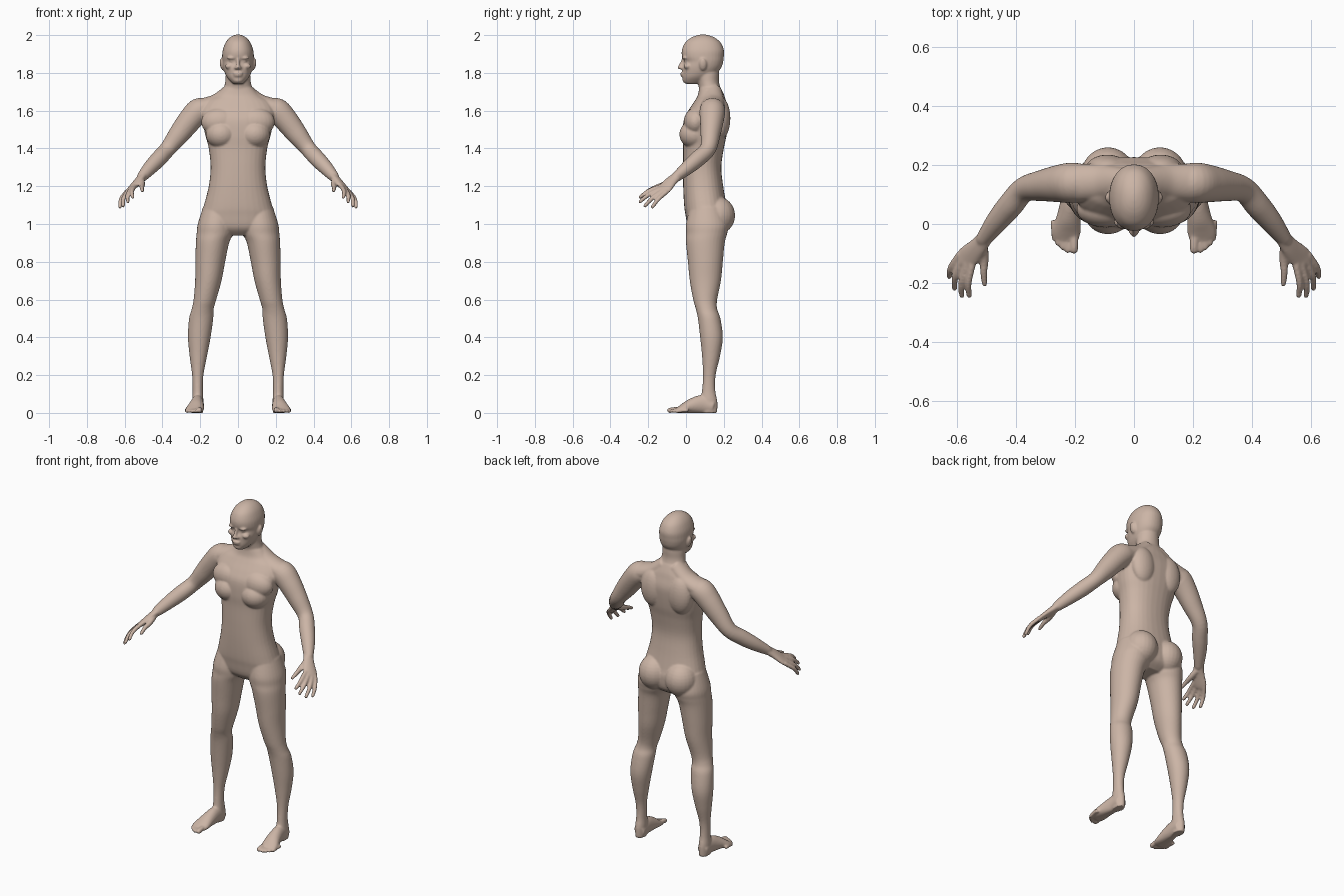
import bpy, bmesh, math
from mathutils import Vector, Matrix

bm = bmesh.new()
SEG = 32


def spline(rows, steps=5):
    """Catmull-Rom interpolation through rows of numbers."""
    out = []
    for i in range(len(rows) - 1):
        a, b, c, d = (rows[max(0, min(len(rows) - 1, i + k))] for k in (-1, 0, 1, 2))
        for s in range(steps):
            t = s / steps
            out.append([0.5 * (2 * q + (r - p) * t + (2 * p - 5 * q + 4 * r - s4) * t * t
                               + (3 * q - p - 3 * r + s4) * t ** 3)
                        for p, q, r, s4 in zip(a, b, c, d)])
    return out + [list(rows[-1])]


def skin(rings, power=2.0):
    """Closed loft through (centre, u, v) superelliptic sections."""
    loops = []
    for c, u, v in rings:
        loop = []
        for k in range(SEG):
            a = 2 * math.pi * k / SEG
            x, y = math.cos(a), math.sin(a)
            x = math.copysign(abs(x) ** (2 / power), x)
            y = math.copysign(abs(y) ** (2 / power), y)
            p = c + u * x + v * y
            p.z = max(p.z, 0.0)
            loop.append(bm.verts.new(p))
        loops.append(loop)
    for a, b in zip(loops, loops[1:]):
        for k in range(SEG):
            bm.faces.new((a[k], a[k - 1], b[k - 1], b[k]))
    bm.faces.new(loops[0])
    bm.faces.new(loops[-1][::-1])


def stack(rows, sx=1, power=2.0):
    """Horizontal sections: z, centre x, half width, front y, back y."""
    skin([(Vector((x * sx, (f + b) / 2, z)), Vector((w, 0, 0)), Vector((0, (b - f) / 2, 0)))
          for z, x, w, f, b in spline(rows)], power)


def ball(c, r, sx=1, rot=0):
    m = (Matrix.Translation((c[0] * sx, c[1], c[2])) @ Matrix.Rotation(rot * sx, 4, 'Y')
         @ Matrix.Diagonal((*r, 1)))
    bmesh.ops.create_uvsphere(bm, u_segments=24, v_segments=16, radius=1, matrix=m)


def tube(rows, sx=1, side=(0, 1, 0)):
    """Limb along x, y, z with half sizes a (along side) and b; rounded ends."""
    pts = spline(rows)
    rings = []
    side = Vector((side[0] * sx, side[1], side[2]))
    P = [Vector((p[0] * sx, p[1], p[2])) for p in pts]
    for i, p in enumerate(pts):
        t = (P[min(i + 1, len(P) - 1)] - P[max(i - 1, 0)]).normalized()
        u = (side - t * side.dot(t)).normalized()
        v = t.cross(u)
        rings.append((P[i], u * p[3], v * p[4]))
    c, u, v = rings[-1]
    for k in (0.5, 0.8, 0.97):
        s = math.sqrt(1 - k * k)
        rings.append((c + t * min(u.length, v.length) * k, u * s, v * s))
    skin(rings)


# Torso
stack([(.94, 0, .10, .05, .17), (.98, 0, .18, .012, .215), (1.05, 0, .193, -.003, .225),
       (1.1, 0, .18, -.01, .215), (1.2, 0, .155, -.015, .197), (1.3, 0, .145, -.016, .187),
       (1.4, 0, .155, -.015, .2), (1.47, 0, .173, -.018, .215), (1.55, 0, .19, -.012, .225),
       (1.6, 0, .2, .012, .225), (1.65, 0, .17, .045, .212), (1.68, 0, .12, .062, .203),
       (1.72, 0, .08, .07, .185)], power=2.3)

# Neck and head
stack([(1.64, 0, .11, .06, .21), (1.7, 0, .082, .07, .19), (1.75, 0, .068, .062, .175),
       (1.8, 0, .064, .05, .175), (1.85, 0, .05, .06, .17)])
stack([(1.742, 0, .026, .0, .07), (1.752, 0, .037, -.014, .1), (1.775, 0, .057, -.019, .13),
       (1.8, 0, .07, -.019, .165), (1.83, 0, .079, -.018, .188), (1.86, 0, .083, -.01, .197),
       (1.885, 0, .084, -.021, .2), (1.92, 0, .081, -.022, .201), (1.96, 0, .066, -.005, .184),
       (1.985, 0, .046, .025, .155), (1.998, 0, .025, .055, .125), (2.003, 0, .006, .08, .1)],
      power=2.15)

# Nose, lips, chin
tube([(0, -.012, 1.875, .008, .01), (0, -.022, 1.85, .008, .01), (0, -.034, 1.829, .012, .011)],
     side=(1, 0, 0))
ball((0, -.018, 1.797), (.026, .013, .006))
ball((0, -.016, 1.785), (.023, .013, .006))
ball((0, -.003, 1.762), (.026, .016, .014))

finger_tips = [((.552, -.150, 1.192), (.558, -.243, 1.142)), ((.573, -.145, 1.178), (.583, -.243, 1.118)),
               ((.590, -.130, 1.166), (.608, -.217, 1.096)), ((.602, -.110, 1.158), (.625, -.178, 1.090))]
toe_tips = [(.203, -.087, .013), (.225, -.09, .009), (.242, -.08, .009),
            (.258, -.065, .009), (.271, -.047, .008)]

for sx in (1, -1):
    # Ears, brows, eyes, cheeks, nostrils
    ball((.084, .09, 1.845), (.012, .02, .033), sx, .2)
    ball((.033, -.006, 1.879), (.026, .014, .007), sx)
    ball((.032, .004, 1.862), (.015, .013, .010), sx)
    ball((.045, .008, 1.835), (.024, .02, .016), sx)
    ball((.011, -.022, 1.826), (.009, .012, .008), sx)
    # Chest, shoulder blades, trapezius, buttocks
    ball((.088, .045, 1.475), (.083, .08, .075), sx)
    ball((.095, .05, 1.54), (.1, .062, .075), sx)
    ball((.09, .185, 1.56), (.075, .05, .11), sx)
    tube([(.03, .14, 1.705, .05, .045), (.11, .142, 1.645, .06, .045),
          (.19, .14, 1.615, .065, .05)], sx)
    ball((.088, .165, 1.045), (.092, .095, .1), sx)
    # Leg
    stack([(1.09, .105, .08, .02, .2), (1.0, .117, .096, .0, .225), (.95, .122, .097, .0, .218),
           (.9, .135, .088, .0, .205), (.8, .147, .079, .01, .195), (.7, .157, .070, .02, .185),
           (.6, .175, .060, .038, .165), (.55, .187, .058, .052, .165), (.5, .195, .064, .063, .182),
           (.4, .205, .060, .075, .195), (.3, .21, .046, .085, .18), (.2, .213, .030, .09, .157),
           (.12, .213, .027, .085, .155), (.06, .213, .030, .075, .166), (.0, .213, .027, .08, .165)],
          sx)
    # Foot and toes
    tube([(.213, .145, .033, .033, .036), (.214, .09, .045, .033, .05), (.22, .03, .036, .04, .04),
          (.228, -.02, .021, .048, .024), (.232, -.045, .014, .046, .015)], sx, (1, 0, 0))
    for i, (x, y, z) in enumerate(toe_tips):
        r = .014 if i == 0 else .0095
        tube([(x + .003, y + .06, z + .006, r, r), (x, y + .025, z + .004, r, r), (x, y, z, r, r)],
             sx, (1, 0, 0))
    # Arm
    tube([(.16, .14, 1.605, .06, .055), (.205, .14, 1.60, .068, .067), (.25, .137, 1.555, .064, .064),
          (.31, .13, 1.478, .053, .056), (.372, .116, 1.398, .043, .043),
          (.42, .062, 1.345, .043, .043), (.465, .008, 1.298, .037, .038),
          (.508, -.05, 1.25, .026, .028)], sx)
    # Palm, fingers, thumb
    tube([(.5, -.04, 1.258, .026, .022), (.53, -.08, 1.225, .034, .019),
          (.565, -.115, 1.187, .042, .015), (.577, -.131, 1.175, .04, .013)], sx, (.6, .5, -.4))
    for (k, t) in finger_tips:
        k, t = Vector(k), Vector(t)
        m = k.lerp(t, .5) + Vector((.006, -.003, .007))
        tube([(*k.lerp(Vector((.52, -.06, 1.24)), .15), .012, .012), (*m, .0115, .0115),
              (*t, .0095, .0095)], sx, (0, 0, 1))
    tube([(.512, -.07, 1.232, .018, .018), (.508, -.12, 1.208, .016, .015),
          (.509, -.165, 1.193, .012, .012), (.506, -.203, 1.176, .0095, .0095)], sx, (1, 0, 0))

bmesh.ops.recalc_face_normals(bm, faces=bm.faces)
mesh = bpy.data.meshes.new("human_body")
bm.to_mesh(mesh)
bm.free()
body = bpy.data.objects.new("human_body", mesh)
bpy.context.collection.objects.link(body)
bpy.context.view_layer.objects.active = body
body.select_set(True)

# Fuse all the parts into one smooth skin
fuse = body.modifiers.new("fuse", 'REMESH')
fuse.mode = 'VOXEL'
fuse.voxel_size = .0055
fuse.use_smooth_shade = True
soft = body.modifiers.new("soften", 'SMOOTH')
soft.factor = .5
soft.iterations = 5
for name in ("fuse", "soften"):
    bpy.ops.object.modifier_apply(modifier=name)
bpy.ops.object.shade_smooth()

skin_mat = bpy.data.materials.new("skin")
skin_mat.diffuse_color = (.6, .46, .38, 1)
body.data.materials.clear()
body.data.materials.append(skin_mat)
